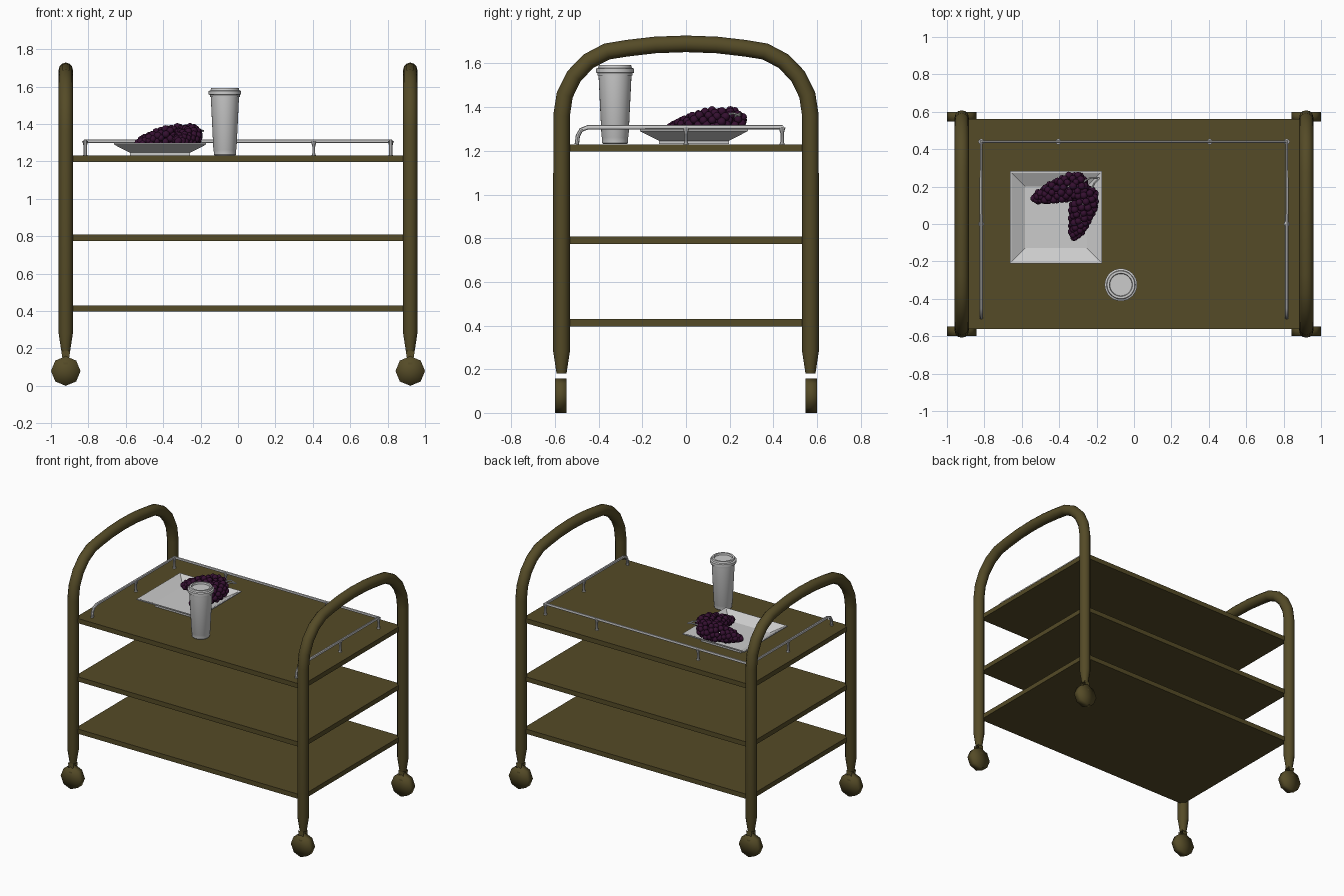
import bpy, bmesh, math, random
from mathutils import Vector, Matrix

random.seed(4)
cube = bpy.data.objects.get("Cube")
if cube:
    bpy.data.objects.remove(cube)


def material(name, rgb):
    m = bpy.data.materials.new(name)
    m.use_nodes = True
    m.diffuse_color = (*rgb, 1)
    m.node_tree.nodes["Principled BSDF"].inputs["Base Color"].default_value = (*rgb, 1)
    return m


OLIVE = material("olive brown", (0.09, 0.07, 0.02))
GREY = material("light grey", (0.6, 0.6, 0.6))
PURPLE = material("grape purple", (0.035, 0.005, 0.03))


def finish(obj, mat, angle=None):
    obj.data.materials.clear()
    obj.data.materials.append(mat)
    bpy.ops.object.select_all(action="DESELECT")
    obj.select_set(True)
    bpy.context.view_layer.objects.active = obj
    if obj.type == "CURVE":
        bpy.ops.object.convert(target="MESH")
        obj = bpy.context.object
    if angle:
        bpy.ops.object.shade_smooth_by_angle(angle=math.radians(angle))
    return obj


def from_bmesh(name, bm, mat, angle=None):
    bmesh.ops.recalc_face_normals(bm, faces=bm.faces)
    me = bpy.data.meshes.new(name)
    bm.to_mesh(me)
    bm.free()
    obj = bpy.data.objects.new(name, me)
    bpy.context.collection.objects.link(obj)
    return finish(obj, mat, angle)


def box(name, centre, size, mat):
    bm = bmesh.new()
    bmesh.ops.create_cube(bm, size=1, matrix=Matrix.Translation(centre) @ Matrix.Diagonal((*size, 1)))
    return from_bmesh(name, bm, mat)


def tube(name, points, radius, mat, scales=None, res=4):
    cu = bpy.data.curves.new(name, "CURVE")
    cu.dimensions = "3D"
    cu.bevel_depth = radius
    cu.bevel_resolution = res
    cu.use_fill_caps = True
    sp = cu.splines.new("POLY")
    sp.points.add(len(points) - 1)
    for i, p in enumerate(points):
        sp.points[i].co = (*p, 1)
        sp.points[i].radius = scales[i] if scales else 1
    obj = bpy.data.objects.new(name, cu)
    bpy.context.collection.objects.link(obj)
    return finish(obj, mat, 40)


def loft(name, profile, sides, centre, mat, angle=None, turn=0):
    """Stack rings of (radius, height) and cap both ends."""
    bm = bmesh.new()
    rings = []
    for r, z in profile:
        angles = [turn + math.tau * k / sides for k in range(sides)]
        rings.append([bm.verts.new((centre[0] + r * math.cos(a), centre[1] + r * math.sin(a), z))
                      for a in angles])
    for low, high in zip(rings, rings[1:]):
        for k in range(sides):
            n = (k + 1) % sides
            bm.faces.new((low[k], low[n], high[n], high[k]))
    bm.faces.new(rings[0][::-1])
    bm.faces.new(rings[-1])
    return from_bmesh(name, bm, mat, angle)


# Shelves
SHELF_TOP = 1.23
for name, top in (("top", SHELF_TOP), ("middle", 0.808), ("bottom", 0.43)):
    box(name + "_shelf", (0, 0, top - 0.017), (1.82, 1.125, 0.034), OLIVE)

# End frames: legs joined by an arch, tapered at the feet
half = [(0.57, 0.18, 0.6), (0.57, 0.28, 1)]
for k in range(6):
    a = math.radians(18 * k)
    half.append((0.27 + 0.3 * math.cos(a), 1.36 + 0.31 * math.sin(a), 1))
half.append((0.14, 1.685, 1))
arch = half + [(0, 1.69, 1)] + [(-y, z, s) for y, z, s in reversed(half)]

for side, sx in (("left", 1), ("right", -1)):
    x = 0.921 * sx
    tube(side + "_frame", [(x, y, z) for y, z, s in arch], 0.038, OLIVE, [s for y, z, s in arch])
    # Casters: eight-sided wheel with thin tapered fork plates
    for end, sy in (("front", -1), ("back", 1)):
        y = 0.573 * sy
        bm = bmesh.new()
        turn = Matrix.Translation((x, y, 0.079)) @ Matrix.Rotation(math.pi / 2, 4, "X")
        bmesh.ops.create_cone(bm, cap_ends=True, cap_tris=True, segments=8, radius1=0.079,
                              radius2=0.079, depth=0.052,
                              matrix=turn @ Matrix.Rotation(math.pi / 2, 4, "Z"))
        from_bmesh(f"{end}_{side}_wheel", bm, OLIVE, 100)
        bm = bmesh.new()
        for off in (-0.027, 0.027):
            bm.faces.new([bm.verts.new((x + dx, y + off * (1 if z < 0.17 else 0.75), z))
                          for dx, z in ((-0.024, 0.185), (0.024, 0.185), (0.012, 0.115), (-0.012, 0.115))])
        from_bmesh(f"{end}_{side}_fork", bm, OLIVE)

# Guard rail round three sides, curving down at its front ends
RAIL = 1.308
end = [(-0.5, SHELF_TOP), (-0.495, 1.27), (-0.48, 1.296), (-0.45, RAIL)]
path = [(-0.817, y, z) for y, z in end] + [(-0.817, 0.44, RAIL), (0.817, 0.44, RAIL)]
path += [(0.817, y, z) for y, z in reversed(end)]
tube("guard_rail", path, 0.01, GREY, res=2)
for i, (x, y) in enumerate([(-0.817, 0), (0.817, 0), (-0.405, 0.44), (0.405, 0.44),
                            (-0.817, 0.44), (0.817, 0.44)]):
    loft(f"rail_post_{i + 1}", [(0.012, SHELF_TOP), (0.008, SHELF_TOP + 0.012), (0.008, 1.28), (0.016, RAIL)],
         8, (x, y), GREY, 40)

# Square plate: foot, flared sides, rim and sunken middle
d = math.sqrt(2)
plate = [(0.16, 1.231), (0.16, 1.246), (0.247, 1.29), (0.247, 1.297), (0.238, 1.297), (0.165, 1.256)]
loft("plate", [(r * d, z) for r, z in plate], 4, (-0.417, 0.036), GREY, turn=math.pi / 4)

# Cup with overhanging lid
CUP = (-0.07, -0.325)
loft("cup", [(0.055, 1.231), (0.059, 1.236), (0.06, 1.262), (0.062, 1.266), (0.076, 1.555)],
     32, CUP, GREY, 35)
loft("cup_lid", [(0.08, 1.545), (0.081, 1.556), (0.087, 1.558), (0.087, 1.576), (0.077, 1.58),
                 (0.074, 1.592), (0.062, 1.592), (0.059, 1.58)], 32, CUP, GREY, 35)


# Grape bunches: spheres packed over a teardrop around a sloping axis
def bunch(name, stem, tip, width, count):
    stem, tip = Vector(stem), Vector(tip)
    axis = tip - stem
    u = axis.cross(Vector((0, 0, 1))).normalized()
    v = u.cross(axis).normalized()
    bm = bmesh.new()
    for i in range(count):
        t = (i + 0.5) / count
        r = width * math.sin(math.pi * t ** 0.6) ** 0.6
        a = i * 2.39996
        p = stem + axis * t + u * r * math.cos(a) + v * r * 0.85 * math.sin(a)
        p += Vector([random.uniform(-0.004, 0.004) for _ in range(3)])
        p.z = max(p.z, 1.278)
        bmesh.ops.create_icosphere(bm, subdivisions=2, radius=random.uniform(0.018, 0.021),
                                   matrix=Matrix.Translation(p))
    return from_bmesh(name, bm, PURPLE, 60)


bunch("back_grape_bunch", (-0.26, 0.225, 1.345), (-0.53, 0.135, 1.3), 0.058, 85)
bunch("side_grape_bunch", (-0.24, 0.19, 1.345), (-0.32, -0.075, 1.3), 0.058, 85)

# Forked stem
joint = (-0.185, 0.245, 1.362)
for i, root in enumerate([(-0.28, 0.22, 1.355), (-0.24, 0.16, 1.36)]):
    mid = ((root[0] + joint[0]) / 2, (root[1] + joint[1]) / 2 + 0.015, 1.372)
    tube(f"grape_stem_{i + 1}", [root, mid, joint], 0.005, GREY, res=1)
